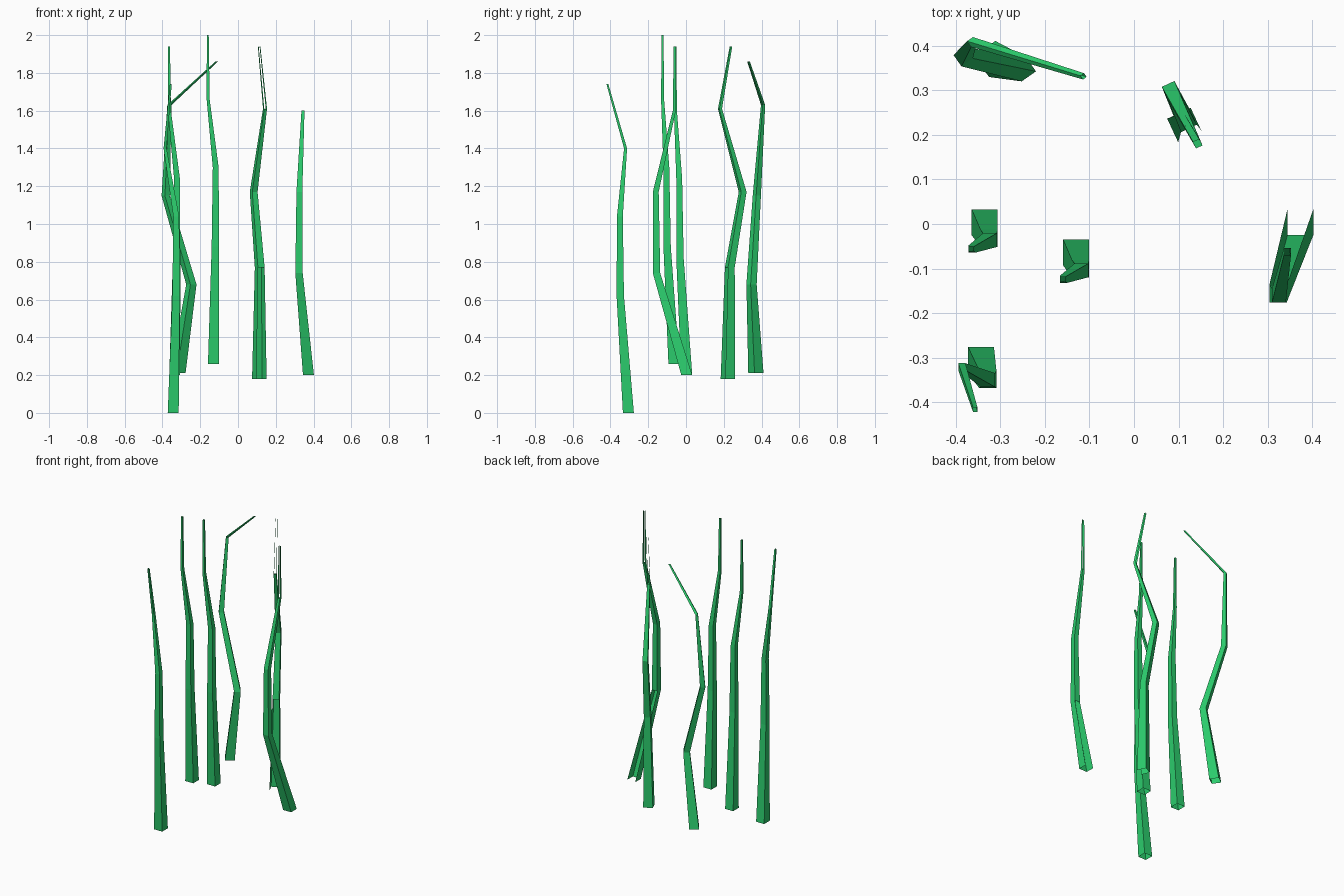
import bpy, bmesh
from math import cos, sin, pi, radians

if "Cube" in bpy.data.objects:
    bpy.data.objects.remove(bpy.data.objects["Cube"])

green = bpy.data.materials.new("leaf_green")
green.diffuse_color = (0.024, 0.6, 0.15, 1)
green.use_nodes = True
green.node_tree.nodes["Principled BSDF"].inputs["Base Color"].default_value = green.diffuse_color

WIDTHS = (0.058, 0.039, 0.031, 0.016, 0.01)


def stalk(name, path, turn=0, missing=()):
    """Open, tapered four-sided tube; missing = (segment, side) with sides 0:+y 1:-x 2:-y 3:+x."""
    bm = bmesh.new()
    rings = []
    for (x, y, z), w in zip(path, WIDTHS):
        r = w / 2 ** 0.5
        angles = [radians(turn) + pi / 4 + i * pi / 2 for i in range(4)]
        rings.append([bm.verts.new((x + r * cos(a), y + r * sin(a), z)) for a in angles])
    for s in range(len(rings) - 1):
        lo, hi = rings[s], rings[s + 1]
        for i in range(4):
            j = (i + 1) % 4
            if (s, i) not in missing:
                bm.faces.new((lo[i], lo[j], hi[j], hi[i]))
    mesh = bpy.data.meshes.new(name)
    bm.to_mesh(mesh)
    bm.free()
    mesh.materials.append(green)
    bpy.context.collection.objects.link(bpy.data.objects.new(name, mesh))


# Front left stalk, reaching the ground
stalk("stalk_front_left",
      [(-0.343, -0.305, 0), (-0.328, -0.348, 0.62), (-0.327, -0.35, 1.04),
       (-0.386, -0.32, 1.40), (-0.356, -0.416, 1.74)])

# Two matching, nearly straight stalks
for name, bx, by, bz in (("stalk_middle_left", -0.335, 0.004, 0.2),
                         ("stalk_centre", -0.13, -0.064, 0.26)):
    stalk(name, [(bx, by, bz), (bx + 0.01, by - 0.036, bz + 0.62),
                 (bx + 0.012, by - 0.04, bz + 1.04),
                 (bx - 0.028, by - 0.06, bz + 1.40),
                 (bx - 0.03, by - 0.06, bz + 1.74)])

# Right stalk, open at the lower back and on two tip sides
stalk("stalk_right",
      [(0.373, 0.004, 0.2), (0.323, -0.156, 0.74), (0.325, -0.16, 1.17),
       (0.344, -0.062, 1.60), (0.344, -0.06, 1.94)],
      missing={(0, 0), (3, 0), (3, 2)})

# Back right stalk, turned, open at the lower front and on two tip sides
stalk("stalk_back_right",
      [(0.113, 0.222, 0.18), (0.115, 0.232, 0.77), (0.083, 0.3, 1.17),
       (0.143, 0.18, 1.61), (0.112, 0.238, 1.94)],
      turn=25, missing={(0, 2), (3, 0), (3, 2)})

# Back left stalk with a strongly bent tip
stalk("stalk_back_left",
      [(-0.318, 0.37, 0.21), (-0.247, 0.347, 0.68), (-0.383, 0.375, 1.15),
       (-0.363, 0.408, 1.63), (-0.113, 0.331, 1.86)], turn=35)
